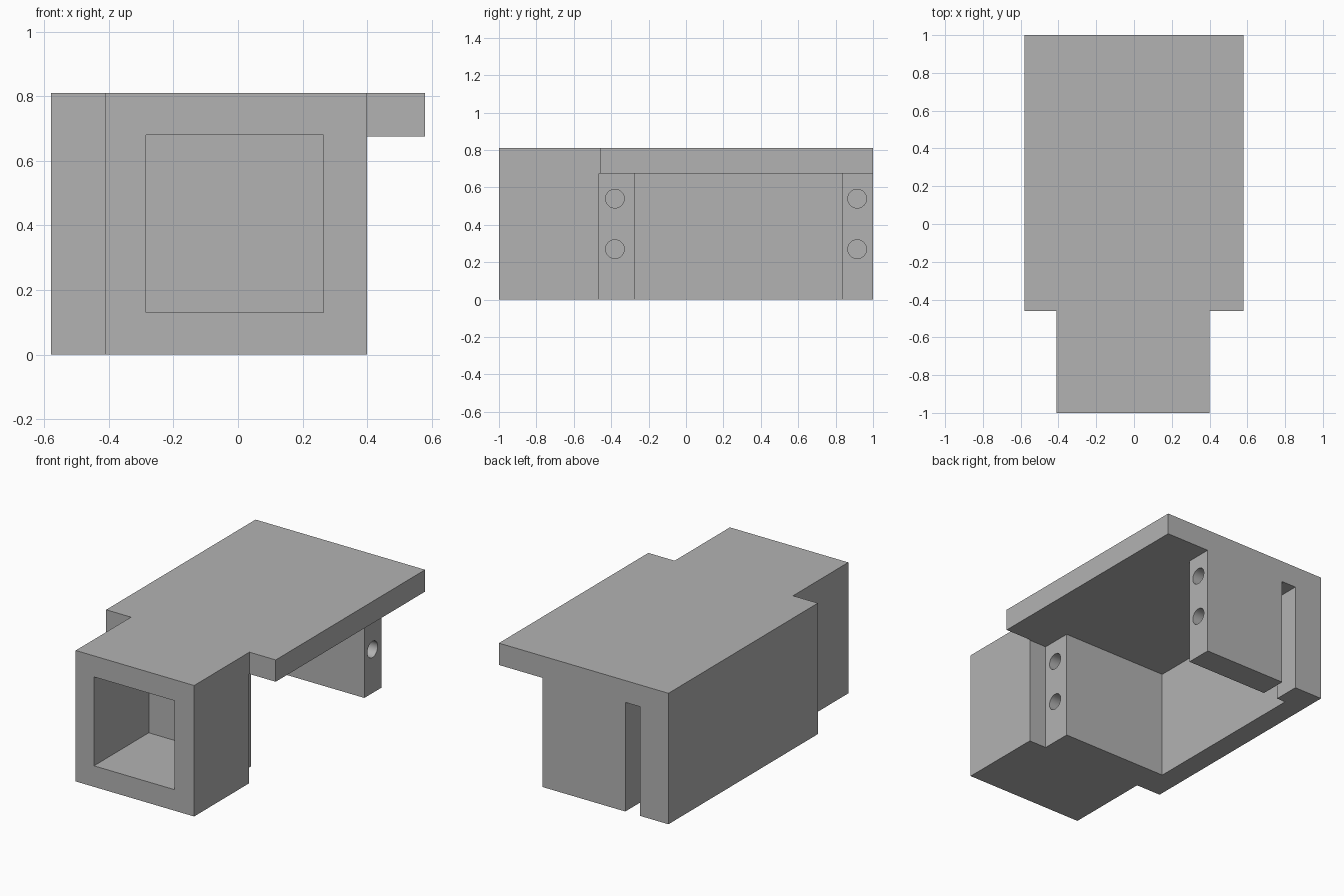
import bpy
import bmesh
from math import pi
from mathutils import Matrix, Vector

if "Cube" in bpy.data.objects:
    bpy.data.objects.remove(bpy.data.objects["Cube"], do_unlink=True)

HEIGHT = 0.81
PLATE_UNDERSIDE = 0.675

grey = bpy.data.materials.new("plain grey")
grey.use_nodes = True
grey.diffuse_color = (0.45, 0.45, 0.45, 1)
grey.node_tree.nodes["Principled BSDF"].inputs["Base Color"].default_value = grey.diffuse_color


def make_object(name, bm):
    bmesh.ops.recalc_face_normals(bm, faces=bm.faces)
    mesh = bpy.data.meshes.new(name)
    bm.to_mesh(mesh)
    bm.free()
    mesh.materials.append(grey)
    obj = bpy.data.objects.new(name, mesh)
    bpy.context.collection.objects.link(obj)
    return obj


def box(name, x, y, z):
    low, high = Vector((x[0], y[0], z[0])), Vector((x[1], y[1], z[1]))
    bm = bmesh.new()
    place = Matrix.Translation((low + high) / 2) @ Matrix.Diagonal((*(high - low), 1))
    bmesh.ops.create_cube(bm, size=1, matrix=place)
    return make_object(name, bm)


def bore(name, x, y, z, radius):
    bm = bmesh.new()
    place = Matrix.Translation((sum(x) / 2, y, z)) @ Matrix.Rotation(pi / 2, 4, "Y")
    bmesh.ops.create_cone(bm, cap_ends=True, segments=48, radius1=radius,
                          radius2=radius, depth=x[1] - x[0], matrix=place)
    return make_object(name, bm)


# Housing: stepped outline extruded to full height
outline = [(-0.58, 1), (-0.58, -0.46), (-0.41, -0.46), (-0.41, -1),
           (0.40, -1), (0.40, -0.46), (0.58, -0.46), (0.58, 1)]
bm = bmesh.new()
base = bm.faces.new([bm.verts.new((x, y, 0)) for x, y in outline])
top = bmesh.ops.extrude_face_region(bm, geom=[base])["geom"]
bmesh.ops.translate(bm, vec=(0, 0, HEIGHT),
                    verts=[v for v in top if isinstance(v, bmesh.types.BMVert)])
housing = make_object("housing", bm)

# Recess under the overhang, main cavity, rear slot and front socket
below = (-0.5, PLATE_UNDERSIDE)
cutters = [
    box("overhang_recess", (0.28, 1), (-0.465, 1.5), below),
    box("main_cavity", (-0.445, 1), (-0.275, 0.835), below),
    box("rear_slot", (-0.385, -0.285), (0.7, 1.5), below),
    box("front_socket", (-0.285, 0.265), (-1.5, -0.465), (0.13, 0.68)),
]

# Screw holes in the end walls
for y in (-0.38, 0.915):
    for z in (0.27, 0.54):
        cutters.append(bore("screw_hole", (0.0, 0.5), y, z, 0.05))

bpy.context.view_layer.objects.active = housing
for cutter in cutters:
    cutter.hide_render = True
    cut = housing.modifiers.new(cutter.name, "BOOLEAN")
    cut.operation = "DIFFERENCE"
    cut.solver = "EXACT"
    cut.object = cutter
    bpy.ops.object.modifier_apply(modifier=cut.name)
    bpy.data.objects.remove(cutter, do_unlink=True)

# Smooth bores, crisp edges
bpy.ops.object.select_all(action="DESELECT")
housing.select_set(True)
bpy.ops.object.shade_smooth_by_angle()
